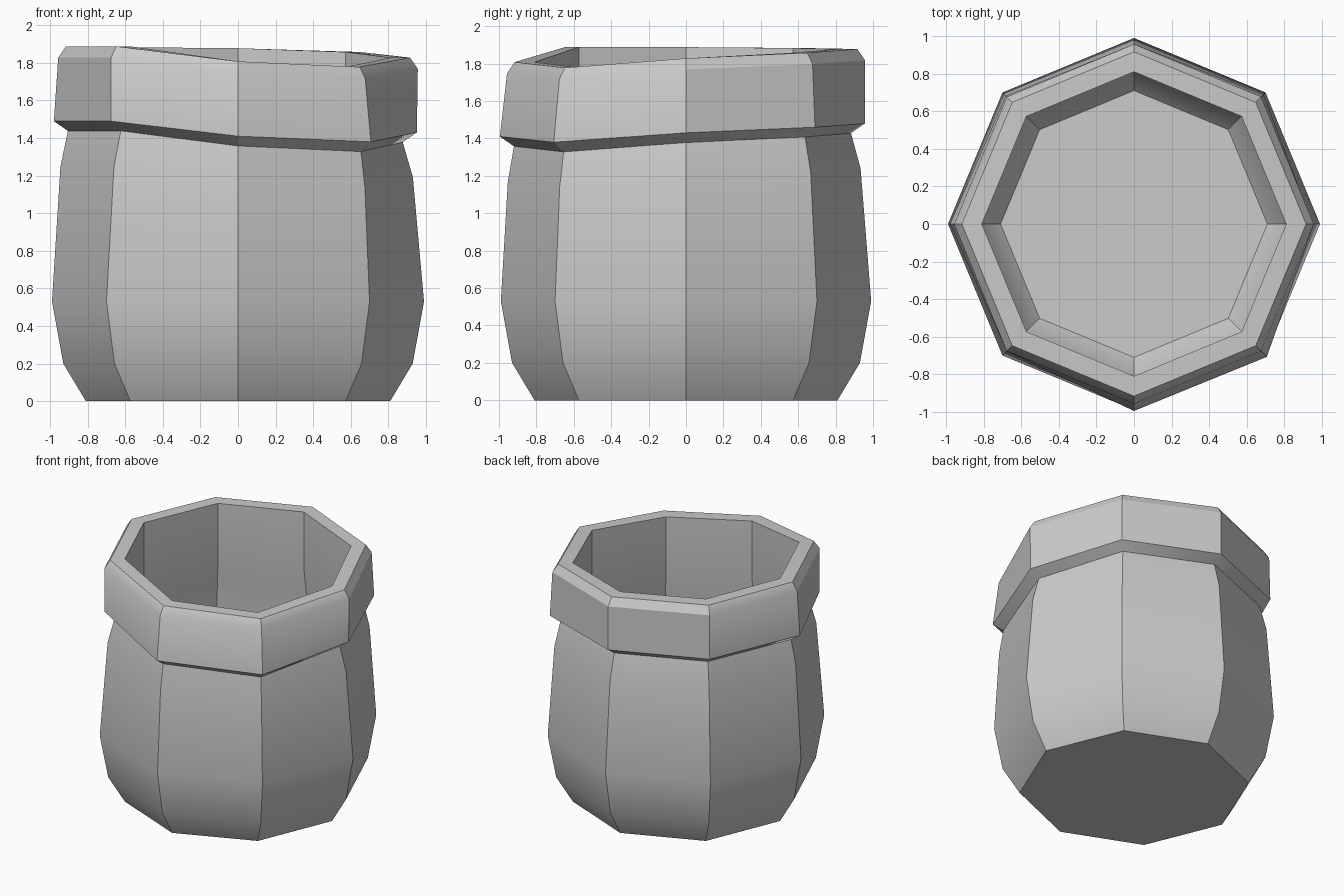
import bpy, bmesh
from math import cos, sin, pi

if "Cube" in bpy.data.objects:
    bpy.data.objects.remove(bpy.data.objects["Cube"])

N = 8
# Per-corner rim data, counter-clockwise from +x: height and radius of the cuff's lower edge
HEIGHT = [1.43, 1.46, 1.48, 1.485, 1.49, 1.49, 1.41, 1.38]
CUFF = [0.952, 0.975, 0.957, 0.965, 0.98, 0.957, 0.995, 1.0]


def rings():
    """Rings of (radius, z) per corner: outside from base to rim, then inside to floor."""
    level = lambda r, z: [(r, z)] * N
    tilt = lambda r, dz: [(r, h + dz) for h in HEIGHT]
    follow = lambda dr, dz: [(c + dr, h + dz) for c, h in zip(CUFF, HEIGHT)]
    return [
        # outer body
        level(0.81, 0.0), level(0.93, 0.2), level(0.99, 0.53),
        [(0.94 + (c - 0.97) * 0.5, h - 0.24) for c, h in zip(CUFF, HEIGHT)],
        follow(-0.075, -0.052),
        # cuff and rim
        follow(0, 0), tilt(0.957, 0.338), tilt(0.916, 0.398), tilt(0.81, 0.398),
        # inner wall down to the floor
        tilt(0.81, -0.05), tilt(0.84, -0.24), level(0.885, 0.54),
        level(0.83, 0.24), level(0.71, 0.1),
    ]


def build_pot():
    bm = bmesh.new()
    loops = [[bm.verts.new((r * cos(i * 2 * pi / N), r * sin(i * 2 * pi / N), z))
              for i, (r, z) in enumerate(ring)] for ring in rings()]
    for a, b in zip(loops, loops[1:]):
        for i in range(N):
            j = (i + 1) % N
            bm.faces.new((a[i], a[j], b[j], b[i]))
    # base and inner floor
    bm.faces.new(loops[0][::-1])
    bm.faces.new(loops[-1])
    bmesh.ops.recalc_face_normals(bm, faces=bm.faces)
    mesh = bpy.data.meshes.new("pot")
    bm.to_mesh(mesh)
    bm.free()
    obj = bpy.data.objects.new("pot", mesh)
    bpy.context.collection.objects.link(obj)
    return obj


pot = build_pot()
bpy.context.view_layer.objects.active = pot
pot.select_set(True)
bpy.ops.object.shade_smooth_by_angle(angle=pi / 6)
